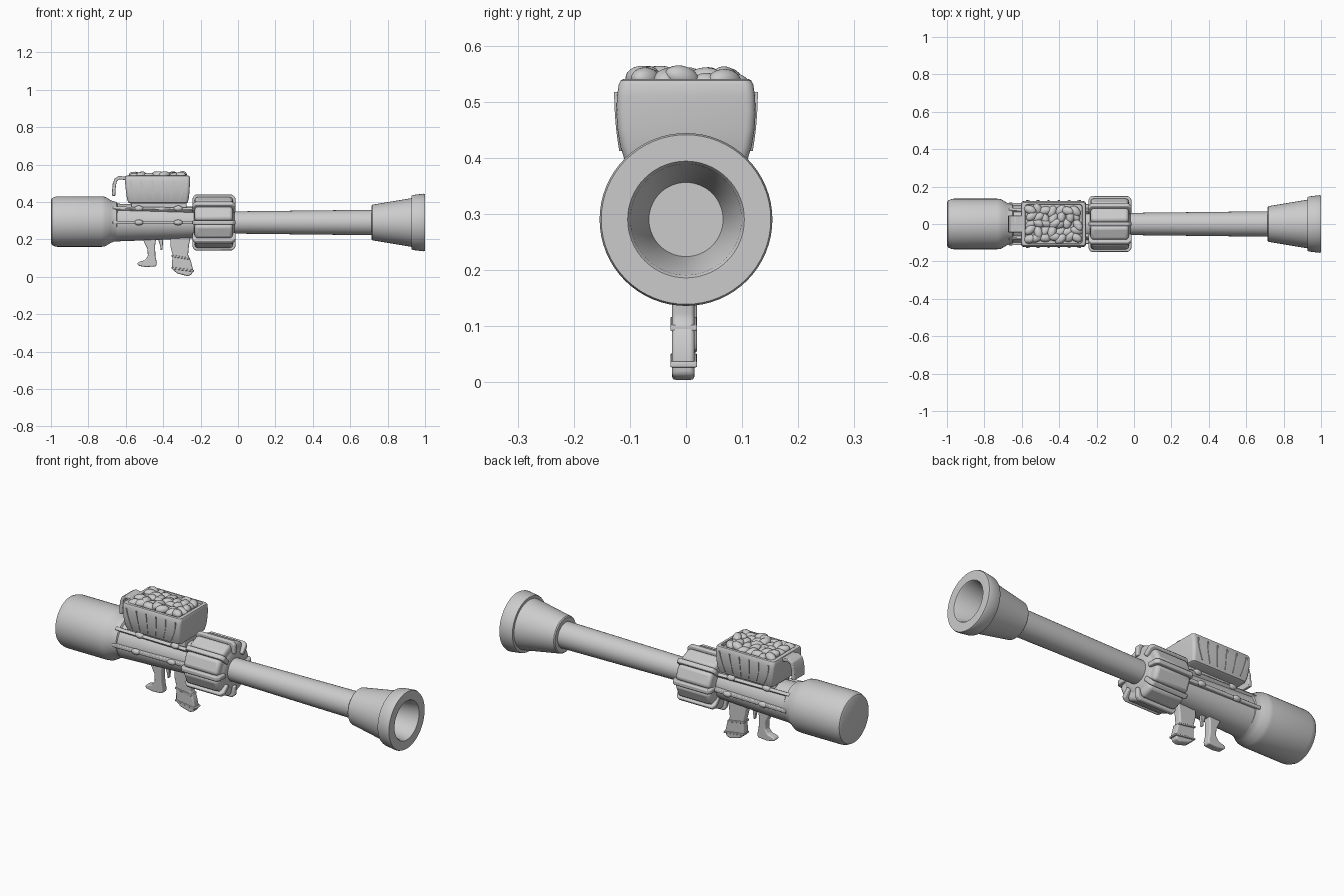
import bpy, bmesh, math, random
from mathutils import Vector

if "Cube" in bpy.data.objects:
    bpy.data.objects.remove(bpy.data.objects["Cube"])

random.seed(4)
AX = 0.29  # height of the barrel axis


def finish(name, bm, bevel=0.0, segs=3, angle=35):
    bmesh.ops.recalc_face_normals(bm, faces=bm.faces)
    me = bpy.data.meshes.new(name)
    bm.to_mesh(me)
    bm.free()
    ob = bpy.data.objects.new(name, me)
    bpy.context.collection.objects.link(ob)
    if bevel:
        m = ob.modifiers.new("round", 'BEVEL')
        m.width, m.segments, m.limit_method = bevel, segs, 'ANGLE'
    bpy.ops.object.select_all(action='DESELECT')
    ob.select_set(True)
    bpy.context.view_layer.objects.active = ob
    bpy.ops.object.shade_smooth_by_angle(angle=math.radians(angle))
    return ob


def loft(bm, rings, cap=True):
    vr = [[bm.verts.new(p) for p in r] for r in rings]
    n = len(vr[0])
    for a, b in zip(vr, vr[1:]):
        for i in range(n):
            bm.faces.new((a[i], a[(i + 1) % n], b[(i + 1) % n], b[i]))
    if cap:
        bm.faces.new(vr[0])
        bm.faces.new(vr[-1])


def lathe(name, prof, n=48, z=AX):
    bm = bmesh.new()
    loft(bm, [[(x, r * math.cos(2 * math.pi * i / n), z + r * math.sin(2 * math.pi * i / n))
               for i in range(n)] for x, r in prof])
    return finish(name, bm)


def prism(name, pts, half, bevel=0.0, y=0.0):
    bm = bmesh.new()
    loft(bm, [[(px, y + s * half, pz) for px, pz in pts] for s in (-1, 1)])
    return finish(name, bm, bevel)


def radial(ob, deg):
    ob.location.z = AX
    ob.rotation_euler.x = math.radians(deg)


def ball(name, loc, size, rot=(0, 0, 0)):
    bm = bmesh.new()
    bmesh.ops.create_uvsphere(bm, u_segments=20, v_segments=12, radius=1)
    ob = finish(name, bm, angle=60)
    ob.location, ob.scale, ob.rotation_euler = loc, size, rot
    return ob


# Rear canister, tapered body and long barrel
lathe("rear_canister", [(-1, .115), (-.995, .125), (-.98, .132), (-.965, .135), (-.73, .135),
                        (-.71, .132), (-.68, .114), (-.665, .108), (-.65, .105), (-.64, .09)], z=.295)
lathe("body", [(-.68, .102), (-.45, .094), (-.22, .084)])
lathe("drum_core", [(-.235, .10), (-.225, .122), (-.045, .122), (-.03, .105), (-.02, .07)])
lathe("barrel", [(-.05, .059), (.72, .068)])

# Flared muzzle with hollow bore
lathe("muzzle", [(.713, .06), (.713, .09), (.718, .095), (.928, .130), (.928, .144), (.935, .147),
                 (.992, .154), (1.0, .151), (1.0, .104), (.993, .099), (.78, .066)], n=64)

# Drum: padded panels alternating with thin raised ribs
for k in range(8):
    p = prism("drum_panel", [(-.232, .07), (-.232, .137), (-.028, .137), (-.028, .07)], .040, .018)
    radial(p, 45 * k + 22.5)
    r = prism("drum_rib", [(-.243, .085), (-.243, .132), (-.230, .149), (-.03, .149),
                           (-.014, .134), (-.012, .085)], .012, .006)
    radial(r, 45 * k)

# Rails along the body with small studs
for deg in (-90, -45, 45, 90):
    rail = prism("side_rail", [(-.67, .09), (-.67, .114), (-.235, .106), (-.235, .08)], .009, .004)
    radial(rail, deg)
    a = math.radians(deg)
    for x in (-.53, -.32):
        ball("rail_stud", (x, -.107 * math.sin(a), AX + .107 * math.cos(a)),
             (.024, .015, .014), (a, 0, 0))


# Open basket with bulging walls
def rrect(z, x0, x1, hy, rad=.016):
    pts = []
    for cx, cy, a0 in ((x1, hy, 0), (x0, hy, 90), (x0, -hy, 180), (x1, -hy, 270)):
        ox = cx - math.copysign(rad, cx - (x0 + x1) / 2)
        oy = cy - math.copysign(rad, cy)
        for j in range(5):
            a = math.radians(a0 + 22.5 * j)
            pts.append((ox + rad * math.cos(a), oy + rad * math.sin(a), z))
    return pts


bm = bmesh.new()
loft(bm, [rrect(*v) for v in (
    (.392, -.575, -.278, .100), (.398, -.587, -.268, .110), (.42, -.594, -.263, .117),
    (.45, -.598, -.260, .122), (.48, -.602, -.258, .124), (.51, -.604, -.257, .123),
    (.53, -.604, -.257, .120), (.538, -.601, -.260, .116), (.54, -.596, -.264, .112),
    (.54, -.582, -.276, .106), (.525, -.58, -.278, .104))])
finish("basket", bm)
prism("basket_mount", [(-.57, .35), (-.57, .395), (-.275, .395), (-.275, .35)], .06, .006)

# Curved raised strips on both long walls of the basket
for side in (-1, 1):
    for i in range(6):
        t = i / 5 * 2 - 1
        xt, xb = -.43 + .145 * t, -.43 + .115 * t
        bm = bmesh.new()
        rings = []
        for j in range(9):
            u = j / 8
            z = .517 - .105 * u
            w = .0015 + .004 * math.sin(math.pi * min(1, u + .08))
            x = xt + (xb - xt) * u ** 1.6
            y = .127 - .009 * u * u
            rings.append([(x + dx * w, side * (y + dy), z)
                          for dx, dy in ((-1, -.006), (1, -.006), (1, .001), (-1, .001))])
        loft(bm, rings)
        finish("basket_strip", bm)

# Heap of beans
prism("bean_bed", [(-.575, .50), (-.575, .531), (-.283, .531), (-.283, .50)], .10)
for i in range(7):
    for j in range(5):
        x = -.553 + i * .041 + random.uniform(-.008, .008)
        y = -.074 + j * .037 + random.uniform(-.008, .008)
        ball("bean", (x, y, random.uniform(.527, .543)), (.034, .023, .021),
             (0, random.uniform(-.3, .3), random.uniform(0, math.pi)))

# Curled handle behind the basket
path = [(-.595, .525), (-.635, .53), (-.653, .519), (-.661, .495), (-.664, .462), (-.665, .432)]
outer, inner = [], []
for i, p in enumerate(path):
    d = (Vector(path[min(i + 1, 5)]) - Vector(path[max(i - 1, 0)])).normalized()
    nrm = Vector((d.y, -d.x)) * .009
    outer.append(tuple(Vector(p) + nrm))
    inner.append(tuple(Vector(p) - nrm))
prism("basket_handle", outer + inner[::-1], .045, .004)

# Front grip with two wraps
prism("front_grip", [(-.362, .23), (-.25, .23), (-.262, .17), (-.267, .115), (-.252, .085), (-.241, .04),
                     (-.246, .012), (-.27, .003), (-.325, .018), (-.352, .04), (-.352, .08),
                     (-.35, .12), (-.362, .165)], .020, .007, y=-.005)
for z, x0, x1 in ((.105, -.356, -.257), (.04, -.355, -.236)):
    prism("grip_wrap", [(x0, z + .012), (x1, z - .004), (x1, z - .014), (x0, z + .002)], .024, .003, y=-.004)

# Rear grip with flared foot, and trigger
prism("rear_grip", [(-.515, .22), (-.435, .22), (-.443, .17), (-.442, .11), (-.434, .075), (-.437, .056),
                    (-.49, .052), (-.53, .058), (-.54, .07), (-.528, .08), (-.498, .088),
                    (-.482, .11), (-.484, .15), (-.502, .185)], .020, .006)
prism("trigger", [(-.43, .22), (-.40, .22), (-.402, .17), (-.405, .143), (-.413, .142),
                  (-.416, .165), (-.424, .19)], .008, .003)
